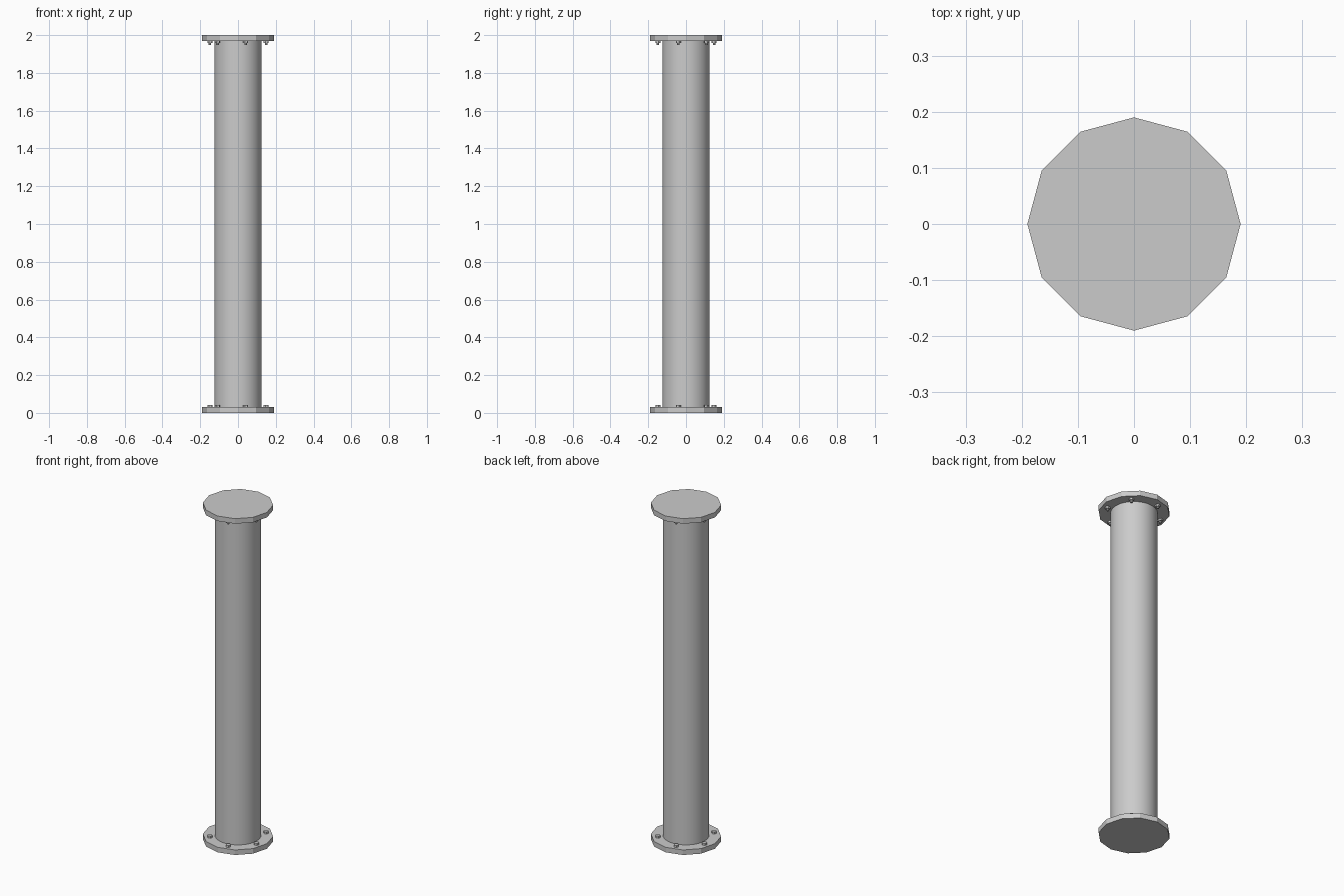
import bpy
from math import radians, cos, sin, pi

if "Cube" in bpy.data.objects:
    bpy.data.objects.remove(bpy.data.objects["Cube"])

FLANGE_T = 0.03
HEIGHT = 2.0


def cylinder(name, sides, r, z0, z1, x=0, y=0, r_top=None, spin=0, smooth=False, caps=True):
    bpy.ops.mesh.primitive_cone_add(
        vertices=sides, radius1=r, radius2=r if r_top is None else r_top,
        depth=z1 - z0, location=(x, y, (z0 + z1) / 2), rotation=(0, 0, spin),
        end_fill_type='NGON' if caps else 'NOTHING')
    ob = bpy.context.object
    ob.name = name
    if smooth:
        bpy.ops.object.shade_smooth_by_angle(angle=radians(35))
    return ob


# Long smooth pipe between the flanges
cylinder("pipe", 32, 0.125, FLANGE_T, HEIGHT - FLANGE_T, smooth=True, caps=False)

# Twelve-sided end flanges
cylinder("bottom_flange", 12, 0.19, 0, FLANGE_T)
cylinder("top_flange", 12, 0.19, HEIGHT - FLANGE_T, HEIGHT)

# Six fasteners per flange: bolt heads below, nuts with protruding shanks above
for i in range(6):
    a = radians(45 + 60 * i)
    x, y = 0.154 * cos(a), 0.154 * sin(a)
    cylinder(f"bolt_head_{i}", 6, 0.014, FLANGE_T, FLANGE_T + 0.012, x, y, spin=a)
    zt = HEIGHT - FLANGE_T
    cylinder(f"nut_{i}", 6, 0.014, zt - 0.012, zt, x, y, spin=a)
    cylinder(f"bolt_shank_{i}", 8, 0.007, zt - 0.022, zt - 0.012, x, y, spin=a)
